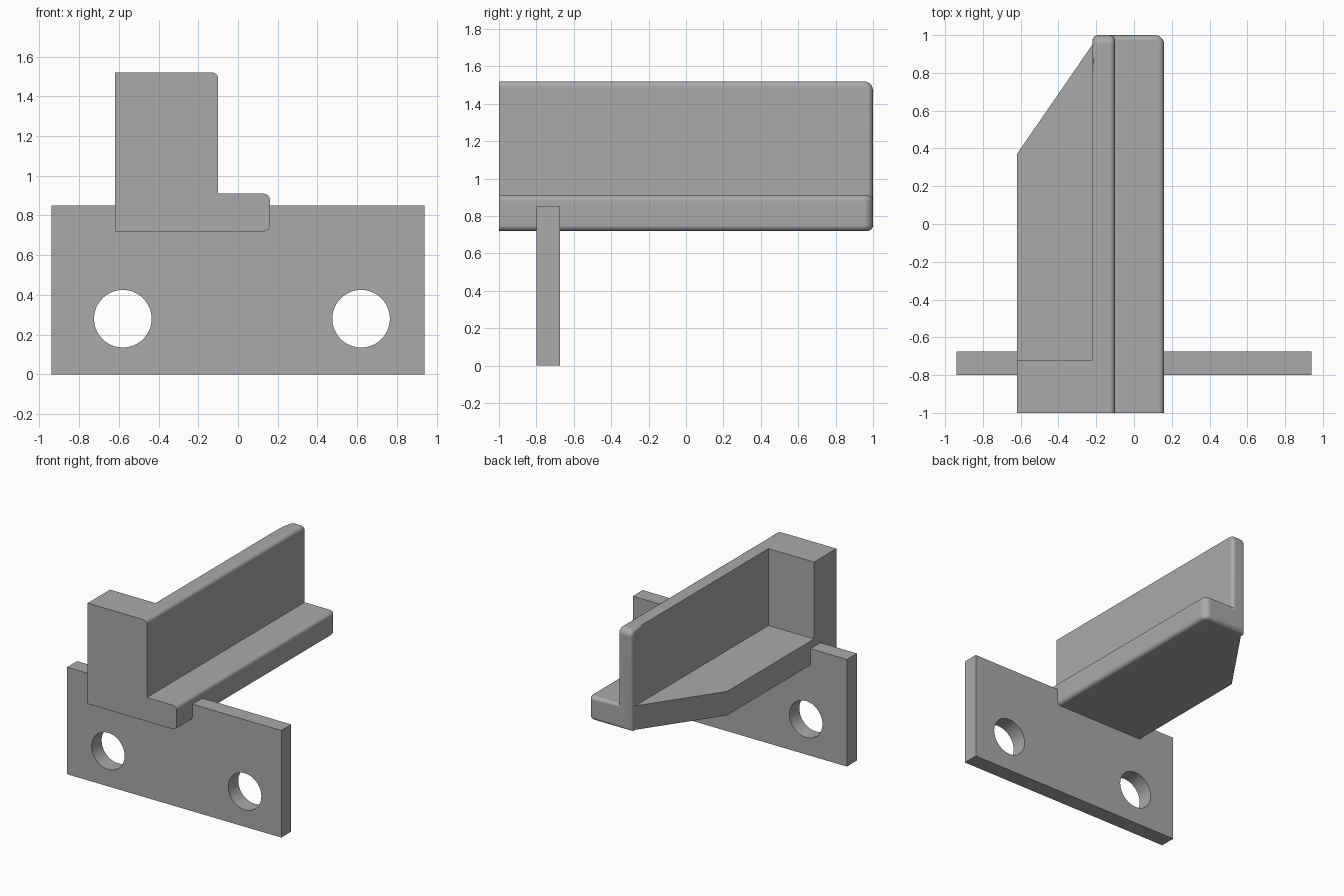
import bpy
import bmesh
from math import radians
from mathutils import Matrix, Vector

if "Cube" in bpy.data.objects:
    bpy.data.objects.remove(bpy.data.objects["Cube"], do_unlink=True)

# Single grey material
GREY = (0.40, 0.40, 0.40, 1.0)
grey = bpy.data.materials.new("plain grey")
grey.use_nodes = True
grey.diffuse_color = GREY
for node in grey.node_tree.nodes:
    if node.type == 'BSDF_PRINCIPLED':
        node.inputs["Base Color"].default_value = GREY

BOTTOM, LEDGE, TOP = 0.72, 0.91, 1.52
WALL_IN, WALL_OUT, LIP = -0.22, -0.10, 0.16
OUTER = -0.62


def make_object(name, bm):
    bmesh.ops.recalc_face_normals(bm, faces=bm.faces)
    mesh = bpy.data.meshes.new(name)
    bm.to_mesh(mesh)
    bm.free()
    mesh.materials.append(grey)
    obj = bpy.data.objects.new(name, mesh)
    bpy.context.collection.objects.link(obj)
    return obj


def prism(points, direction):
    """Extrude a closed outline into a solid."""
    bm = bmesh.new()
    face = bm.faces.new([bm.verts.new(p) for p in points])
    result = bmesh.ops.extrude_face_region(bm, geom=[face], use_keep_orig=True)
    verts = [g for g in result["geom"] if isinstance(g, bmesh.types.BMVert)]
    bmesh.ops.translate(bm, verts=verts, vec=Vector(direction))
    bmesh.ops.recalc_face_normals(bm, faces=bm.faces)
    return bm


def box(name, x0, x1, y0, y1, z0, z1):
    outline = [(x0, y0, z0), (x1, y0, z0), (x1, y1, z0), (x0, y1, z0)]
    return make_object(name, prism(outline, (0, 0, z1 - z0)))


def activate(obj):
    bpy.ops.object.select_all(action='DESELECT')
    obj.select_set(True)
    bpy.context.view_layer.objects.active = obj


def combine(target, other, operation):
    mod = target.modifiers.new("combine", 'BOOLEAN')
    mod.operation = operation
    mod.solver = 'EXACT'
    mod.object = other
    activate(target)
    bpy.ops.object.modifier_apply(modifier=mod.name)
    bpy.data.objects.remove(other, do_unlink=True)


def finish(obj):
    """Merge coplanar faces and smooth only the rounded edges."""
    bm = bmesh.new()
    bm.from_mesh(obj.data)
    bmesh.ops.remove_doubles(bm, verts=bm.verts, dist=0.0002)
    bmesh.ops.dissolve_limit(bm, angle_limit=radians(0.5),
                             verts=bm.verts, edges=bm.edges)
    bm.to_mesh(obj.data)
    bm.free()
    activate(obj)
    bpy.ops.object.shade_smooth_by_angle(angle=radians(35))
    mod = obj.modifiers.new("flat faces", 'WEIGHTED_NORMAL')
    mod.keep_sharp = True


def round_edges(bm, edges, radius, segments):
    bmesh.ops.bevel(bm, geom=edges, offset=radius, segments=segments,
                    profile=0.5, affect='EDGES', clamp_overlap=False)


# Long L-shaped rail: upright wall with a lip on its left
outline = [(WALL_IN, BOTTOM), (LIP, BOTTOM), (LIP, LEDGE),
           (WALL_OUT, LEDGE), (WALL_OUT, TOP), (WALL_IN, TOP)]
bm = prism([(x, -1, z) for x, z in outline], (0, 2, 0))

# Larger rounding on the outer corners of the back end
corners = [e for e in bm.edges
           if all(v.co.y > 0.99 for v in e.verts)
           and (all(v.co.z > TOP - 0.01 for v in e.verts)
                or all(v.co.x > LIP - 0.01 for v in e.verts))]
round_edges(bm, corners, 0.05, 5)

# Smaller rounding around the back end and along the left edges
bm.normal_update()
soft = [e for e in bm.edges
        if e.is_convex and e.calc_face_angle(0) > 1.0
        and not all(v.co.y < -0.99 for v in e.verts)
        and (all(v.co.y > 0.94 for v in e.verts)
             or all(v.co.x > WALL_OUT - 0.01 for v in e.verts))]
round_edges(bm, soft, 0.03, 4)
rail = make_object("rail", bm)

# Shelf on the right with a slanted back corner
inside = WALL_IN + 0.05
shelf_outline = [(OUTER, -1), (inside, -1), (inside, 0.95),
                 (WALL_IN, 0.95), (OUTER, 0.37)]
shelf = make_object("shelf", prism([(x, y, BOTTOM) for x, y in shelf_outline],
                                   (0, 0, LEDGE - BOTTOM)))
combine(rail, shelf, 'UNION')

# Solid block closing the front of the shelf
block = box("front_block", OUTER, inside, -1, -0.72, BOTTOM, TOP)
combine(rail, block, 'UNION')
finish(rail)

# Mounting plate with two round holes
plate = box("mounting_plate", -0.94, 0.94, -0.80, -0.675, 0, 0.85)
for x in (-0.58, 0.62):
    bm = bmesh.new()
    bmesh.ops.create_cone(bm, cap_ends=True, segments=48, radius1=0.145,
                          radius2=0.145, depth=0.5,
                          matrix=Matrix.Translation((x, -0.74, 0.28))
                          @ Matrix.Rotation(radians(90), 4, 'X'))
    cutter = make_object("hole_cutter", bm)
    cutter.hide_render = True
    combine(plate, cutter, 'DIFFERENCE')
finish(plate)
